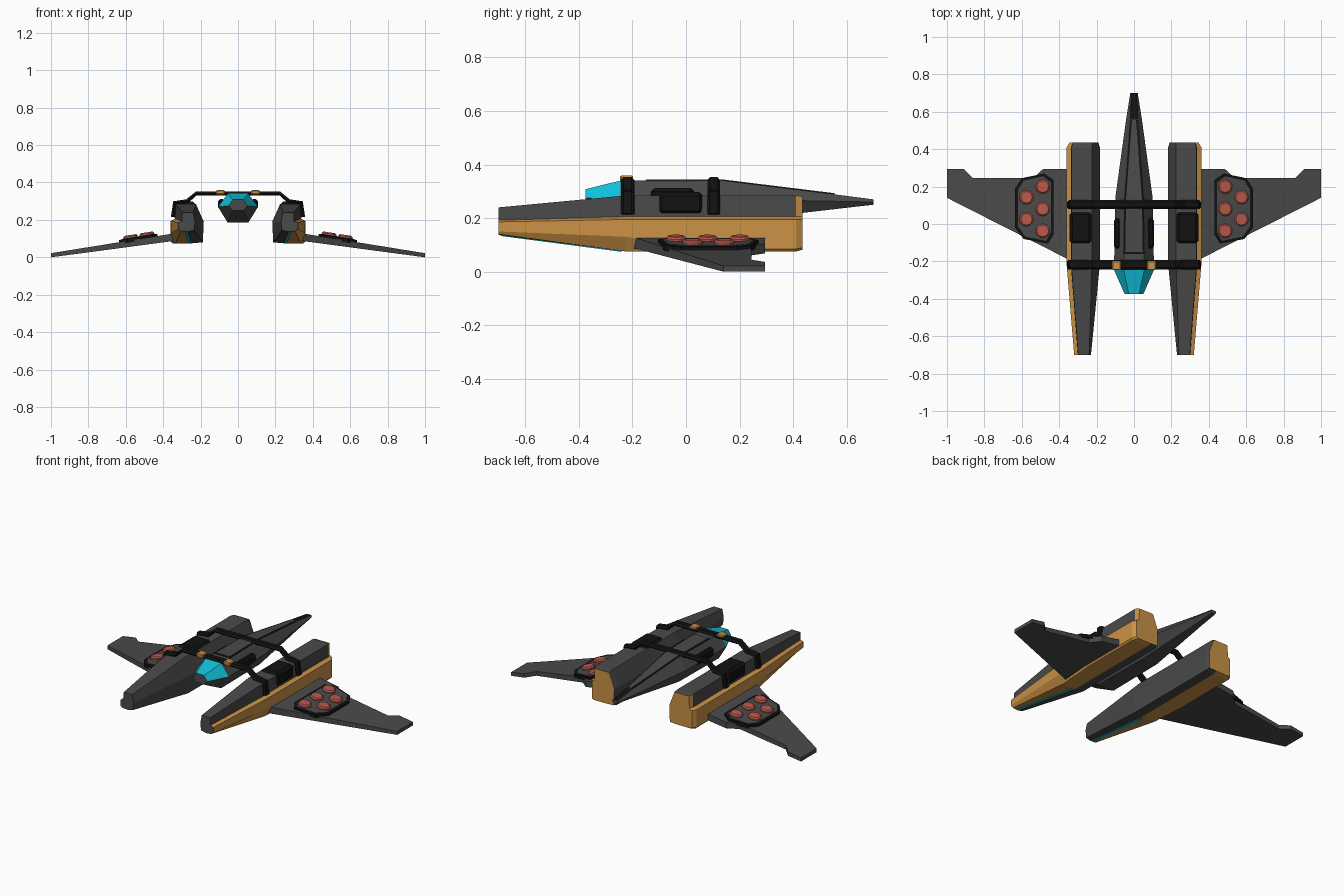
import bpy, bmesh, math
from mathutils import Vector

if "Cube" in bpy.data.objects:
    bpy.data.objects.remove(bpy.data.objects["Cube"])


def mat(name, r, g, b):
    m = bpy.data.materials.new(name)
    m.diffuse_color = (r, g, b, 1)
    m.use_nodes = True
    m.node_tree.nodes["Principled BSDF"].inputs["Base Color"].default_value = m.diffuse_color
    return m


GREY = mat("dark grey hull", 0.068, 0.068, 0.068)
BLACK = mat("black trim", 0.006, 0.006, 0.006)
ORANGE = mat("orange armour", 0.60, 0.29, 0.062)
RED = mat("red caps", 0.48, 0.10, 0.07)
CYAN = mat("cyan glass", 0.005, 0.53, 0.70)


def finish(name, bm, mats, mirror=False, bevel=0):
    bmesh.ops.recalc_face_normals(bm, faces=bm.faces[:])
    me = bpy.data.meshes.new(name)
    bm.to_mesh(me)
    bm.free()
    for m in mats:
        me.materials.append(m)
    ob = bpy.data.objects.new(name, me)
    bpy.context.collection.objects.link(ob)
    if bevel:
        b = ob.modifiers.new("bevel", 'BEVEL')
        b.width, b.segments = bevel, 1
    if mirror:
        ob.modifiers.new("mirror", 'MIRROR').use_mirror_merge = False
    return ob


def loft(name, sections, mats, rule=None, caps=(0, 0), mirror=False, bevel=0):
    """Skin a row of equal-sized sections; rule(segment, column) gives the material."""
    bm = bmesh.new()
    rings = [[bm.verts.new(p) for p in s] for s in sections]
    n = len(rings[0])
    for i in range(len(rings) - 1):
        for j in range(n):
            k = (j + 1) % n
            f = bm.faces.new((rings[i][j], rings[i][k], rings[i + 1][k], rings[i + 1][j]))
            f.material_index = rule(i, j) if rule else 0
    bm.faces.new(rings[0]).material_index = caps[0]
    bm.faces.new(rings[-1]).material_index = caps[1]
    return finish(name, bm, mats, mirror, bevel)


def box(name, x, y, z, m, mirror=False, bevel=0):
    secs = [[(a, y[0], z[0]), (a, y[1], z[0]), (a, y[1], z[1]), (a, y[0], z[1])] for a in x]
    return loft(name, secs, [m], mirror=mirror, bevel=bevel)


# Central fuselage: hexagonal sections (y, mid half width, z, top hw, z, bottom hw, z)
FUS = [(-.375, .05, .275, .028, .308, .03, .25),
       (-.245, .107, .27, .055, .34, .055, .185),
       (.14, .10, .27, .05, .34, .05, .185),
       (.56, .042, .263, .02, .288, .02, .234),
       (.70, .02, .26, .015, .27, .012, .25)]
secs = [[(-m, y, zm), (-t, y, zt), (t, y, zt), (m, y, zm), (b, y, zb), (-b, y, zb)]
        for y, m, zm, t, zt, b, zb in FUS]


def fuselage_rule(i, j):
    if i == 0 and j in (0, 1, 2):
        return 1          # canopy glass
    return 2 if i == 3 and j == 1 else 0


loft("fuselage", secs, [GREY, CYAN, BLACK], fuselage_rule)

# Raised spine panel with a dark rim
for name, w, h, y0, m in (("spine_rim", 0, .003, -.16, BLACK), ("spine_panel", .008, .006, -.15, GREY)):
    secs = [[(-a + w, y, z), (a - w, y, z), (a - w, y, z + h), (-a + w, y, z + h)]
            for y, a, z in ((y0, .055, .338), (.14, .05, .338), (.555, .019, .287))]
    loft(name, secs, [m])

box("fuselage_vent", (.07, .107), (-.13, .03), (.255, .312), BLACK, True, .012)

# Side pods: nine-point sections (x, z), starting at the inner bottom edge
NOSE = [(.235, .145), (.268, .137), (.305, .14), (.32, .15), (.32, .186),
        (.30, .192), (.298, .24), (.24, .24), (.23, .19)]
MID = [(.188, .08), (.245, .075), (.335, .075), (.358, .13), (.36, .195),
       (.337, .206), (.335, .285), (.225, .285), (.183, .19)]
REAR = [(.188, .08), (.245, .075), (.35, .075), (.36, .085), (.36, .195),
        (.337, .206), (.335, .285), (.225, .285), (.183, .19)]
END = [(.193, .085), (.245, .082), (.335, .082), (.345, .09), (.345, .195),
       (.328, .206), (.325, .28), (.225, .28), (.19, .19)]
secs = [[(x, y, z) for x, z in s]
        for y, s in ((-.70, NOSE), (-.22, MID), (.0, REAR), (.41, REAR), (.435, END))]
loft("side_pod", secs, [GREY, ORANGE],
     lambda i, j: 1 if 1 <= j <= 4 or (i == 3 and j == 5) else 0, caps=(0, 1), mirror=True)

# Glowing strip under each pod nose
secs = [[(x, y, z + .002), (x + .016, y, z + .002), (x + .016, y, z - .004), (x, y, z - .004)]
        for x, y, z in ((.266, -.69, .137), (.247, -.24, .078))]
loft("pod_light_strip", secs, [CYAN], mirror=True)

# Black intake block on each pod
box("pod_block", (.225, .345), (-.105, .065), (.212, .297), BLACK, True, .015)

# Two bent struts joining the pods over the fuselage
path = [(.348, .215), (.338, .292), (.272, .300), (.222, .342)]
path = path + [(-x, z) for x, z in reversed(path)]
for name, y0, y1 in (("front_strut", -.243, -.193), ("rear_strut", .08, .127)):
    secs = []
    for i, (x, z) in enumerate(path):
        a, b = path[max(i - 1, 0)], path[min(i + 1, len(path) - 1)]
        d = Vector((b[0] - a[0], b[1] - a[1])).normalized()
        nx, nz = -d.y * .011, d.x * .011
        e = .01
        secs.append([(x + nx, y0 + e, z + nz), (x + nx, y1 - e, z + nz), (x, y1, z),
                     (x - nx, y1 - e, z - nz), (x - nx, y0 + e, z - nz), (x, y0, z)])
    loft(name, secs, [BLACK])

box("strut_clip", (.07, .118), (-.247, -.197), (.335, .359), ORANGE, True, .005)


# Wings and everything lying on them follow the wing slope
def top(x):
    return .125 - (x - .36) * .161


def bottom(x):
    return max(0, .085 - (x - .36) * .133)


def slab(name, pts, lo, hi, m):
    secs = [[(x, y, f(x)) for x, y in pts] for f in (lo, hi)]
    return loft(name, secs, [m], mirror=True)


slab("wing", [(.33, -.20), (1.0, .14), (1.0, .295), (.91, .295), (.86, .245),
              (.54, .245), (.485, .295), (.33, .295)], bottom, top, GREY)

pad = [(.635, .19), (.60, .245), (.48, .27), (.43, .235), (.43, -.055),
       (.46, -.105), (.59, -.08), (.635, -.02)]
slab("launcher_rim", pad, lambda x: top(x) - .01, lambda x: top(x) + .012, BLACK)
inner = [(.532 + (x - .532) * .86, .082 + (y - .082) * .92) for x, y in pad]
slab("launcher_plate", inner, top, lambda x: top(x) + .015, GREY)

# Red launcher caps: chamfered discs
bm = bmesh.new()
for cx, cy in ((.488, .20), (.575, .143), (.488, .08), (.575, .025), (.488, -.037)):
    rings = []
    for r, h in ((.038, .01), (.038, .022), (.031, .029)):
        ring = []
        for k in range(12):
            a = math.tau * k / 12
            x = cx + r * math.cos(a)
            ring.append(bm.verts.new((x, cy + r * math.sin(a), top(x) + h)))
        rings.append(ring)
    for lo, hi in zip(rings, rings[1:]):
        for k in range(12):
            bm.faces.new((lo[k], lo[(k + 1) % 12], hi[(k + 1) % 12], hi[k]))
    bm.faces.new(rings[0])
    bm.faces.new(rings[-1])
finish("launcher_caps", bm, [RED], mirror=True)
